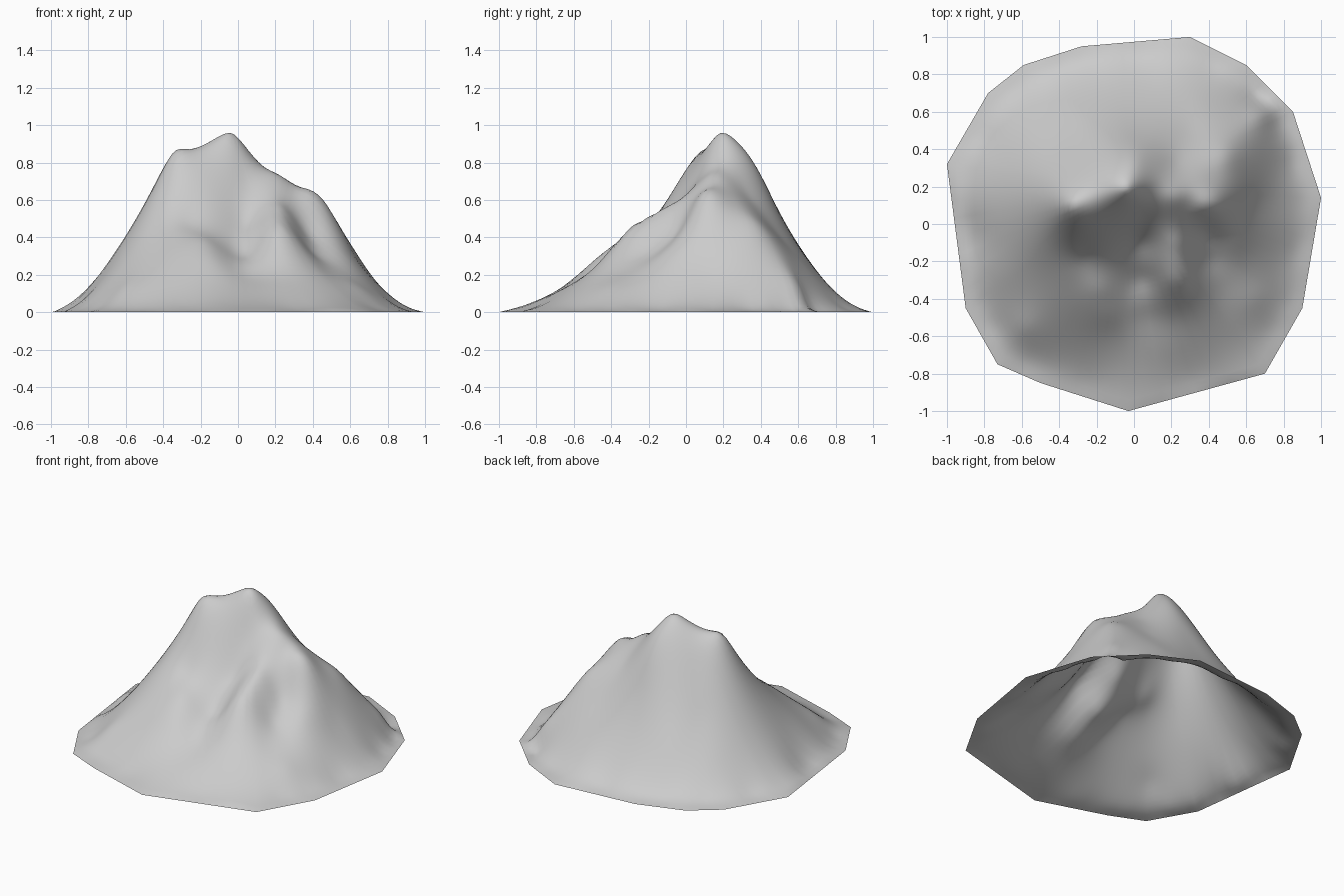
import bpy
import bmesh
import math

RINGS = 40          # loops from the centre to the rim
STEPS = 8           # cuts along each straight rim edge
SOFTNESS = 0.05     # rounding of crests and gullies

old_cube = bpy.data.objects.get("Cube")
if old_cube:
    bpy.data.objects.remove(old_cube, do_unlink=True)

# Angular rim of the foot, counter-clockwise
rim = [(1, .14), (.85, .6), (.6, .85), (.3, 1), (-.28, .95), (-.59, .85), (-.78, .7),
       (-1, .32), (-.9, -.45), (-.73, -.75), (-.5, -.85), (-.03, -1), (.7, -.8), (.9, -.45)]

# Crests and gullies that shape the slopes, each a line of (x, y, z)
summit_crest = [(-.34, .1, .86), (-.27, .11, .87), (-.15, .14, .9), (-.03, .18, .95),
                (.1, .17, .8), (.22, .14, .73), (.3, .1, .66), (.38, .09, .64), (.45, .1, .6)]
west_flank = [(-.45, .04, .65), (-.55, .03, .48), (-.65, 0, .32), (-.75, 0, .18)]
east_flank = [(.55, .1, .44), (.65, .1, .27), (.75, .1, .15)]
north_crest = [(0, .33, .84), (0, .4, .73), (0, .5, .53), (0, .6, .36), (0, .7, .22), (0, .8, .1)]
northwest_flank = [(-.3, .3, .69), (-.4, .42, .43), (-.55, .5, .22), (-.3, .6, .3), (-.65, .3, .26)]
northeast_spur = [(.43, .25, .57), (.5, .37, .47), (.58, .5, .29), (.67, .6, .13)]
northeast_gully = [(.22, .33, .63), (.3, .5, .41), (.35, .65, .23)]
south_spur = [(.22, 0, .62), (.23, -.1, .56), (.21, -.2, .51), (.21, -.3, .45),
              (.22, -.4, .34), (.22, -.5, .23), (.2, -.65, .13)]
southeast_gully = [(.38, -.05, .43), (.4, -.2, .32), (.48, -.35, .22), (.5, -.55, .13)]
southeast_foot = [(.55, -.1, .32), (.7, -.2, .15), (.65, -.4, .13)]
south_face = [(-.25, 0, .76), (-.25, -.1, .6), (-.26, -.18, .49), (-.33, -.25, .44)]
south_buttress = [(-.18, -.35, .38), (-.14, -.48, .28), (-.15, -.6, .18), (-.15, -.75, .08)]
south_gully = [(.04, .05, .7), (.04, -.1, .48), (.05, -.3, .31), (.07, -.5, .2)]
southwest_flank = [(-.5, -.15, .44), (-.45, -.4, .29), (-.7, -.25, .18), (-.6, -.55, .13)]

controls = (summit_crest + west_flank + east_flank + north_crest + northwest_flank
            + northeast_spur + northeast_gully + south_spur + southeast_gully
            + southeast_foot + south_face + south_buttress + south_gully + southwest_flank)


def subdivide(loop, steps):
    """Cut every edge of a closed outline into equal steps."""
    points = []
    for (ax, ay), (bx, by) in zip(loop, loop[1:] + loop[:1]):
        for i in range(steps):
            t = i / steps
            points.append((ax + (bx - ax) * t, ay + (by - ay) * t))
    return points


# The foot flattens out just inside the rim
for x, y in subdivide(rim, 2):
    controls.append((x, y, 0))
    controls.append((x * .92, y * .92, .02))


def kernel(ax, ay, bx, by):
    return math.sqrt((ax - bx) ** 2 + (ay - by) ** 2 + SOFTNESS ** 2)


def solve(rows):
    """Gaussian elimination on an augmented matrix."""
    n = len(rows)
    for c in range(n):
        pivot = max(range(c, n), key=lambda r: abs(rows[r][c]))
        rows[c], rows[pivot] = rows[pivot], rows[c]
        for r in range(c + 1, n):
            factor = rows[r][c] / rows[c][c]
            for k in range(c, n + 1):
                rows[r][k] -= factor * rows[c][k]
    result = [0] * n
    for r in reversed(range(n)):
        known = sum(rows[r][k] * result[k] for k in range(r + 1, n))
        result[r] = (rows[r][n] - known) / rows[r][r]
    return result


weights = solve([[kernel(ax, ay, bx, by) for bx, by, _ in controls] + [az]
                 for ax, ay, az in controls])


def height(x, y):
    z = sum(w * kernel(x, y, cx, cy) for w, (cx, cy, _) in zip(weights, controls))
    return max(z, 0)


# Mountain shell, open underneath: loops that grow from the summit to the rim
peak_x, peak_y = -.03, .18
edge = subdivide(rim, STEPS)
bm = bmesh.new()
summit = bm.verts.new((peak_x, peak_y, height(peak_x, peak_y)))
loops = []
for ring in range(1, RINGS + 1):
    t = ring / RINGS
    loop = []
    for ex, ey in edge:
        x = peak_x + (ex - peak_x) * t
        y = peak_y + (ey - peak_y) * t
        loop.append(bm.verts.new((x, y, 0 if ring == RINGS else height(x, y))))
    loops.append(loop)

count = len(edge)
for i in range(count):
    j = (i + 1) % count
    bm.faces.new((summit, loops[0][i], loops[0][j]))
    for inner, outer in zip(loops, loops[1:]):
        bm.faces.new((inner[i], outer[i], outer[j], inner[j]))
for face in bm.faces:
    face.smooth = True

mesh = bpy.data.meshes.new("mountain")
bm.to_mesh(mesh)
bm.free()
mountain = bpy.data.objects.new("mountain", mesh)
bpy.context.collection.objects.link(mountain)

# Plain grey rock
rock = bpy.data.materials.new("grey rock")
rock.use_nodes = True
colour = (.6, .6, .6, 1)
rock.diffuse_color = colour
rock.node_tree.nodes["Principled BSDF"].inputs["Base Color"].default_value = colour
mesh.materials.append(rock)
